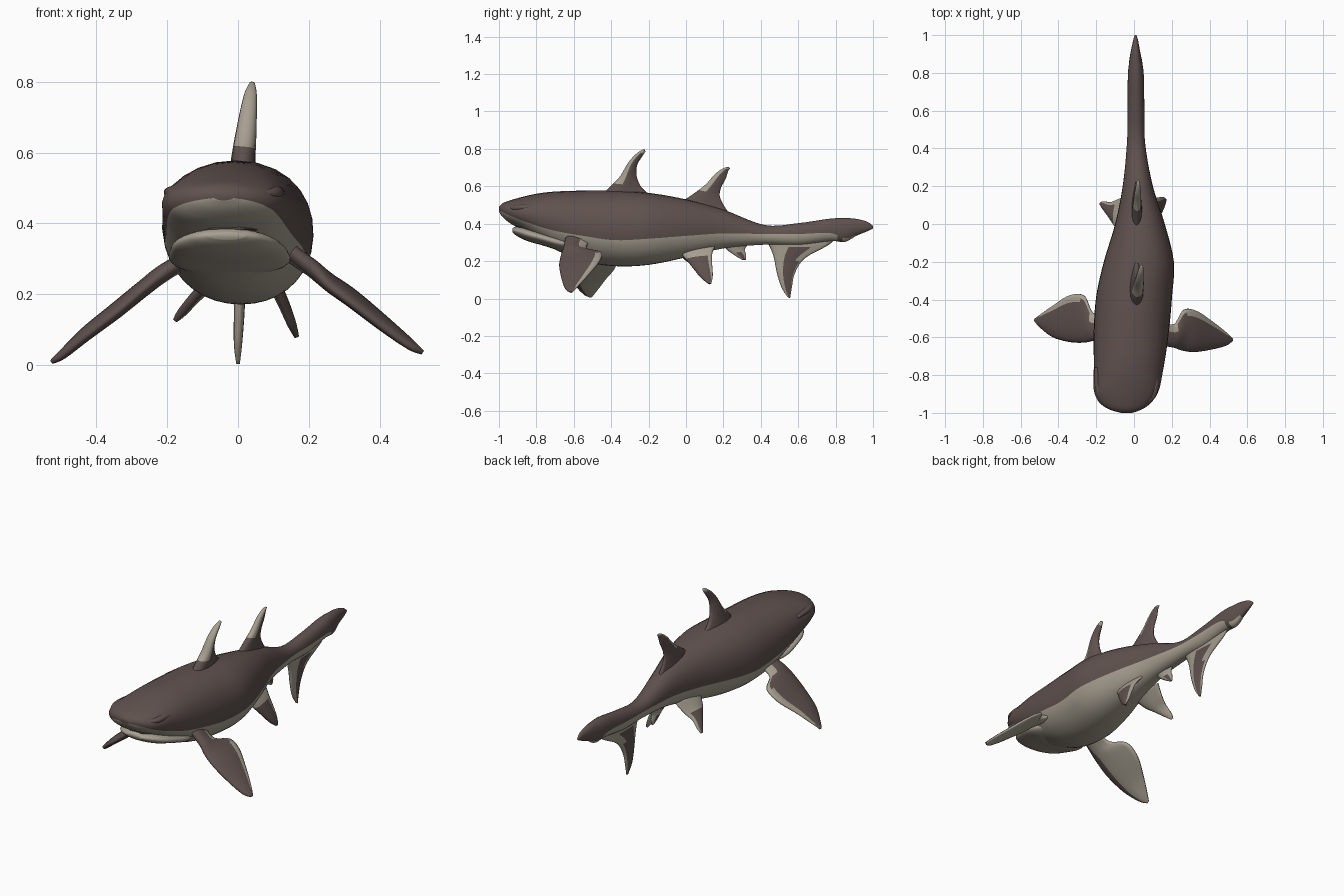
import bpy, bmesh, math
from mathutils import Vector


def material(name, rgb):
    m = bpy.data.materials.new(name)
    m.diffuse_color = (*rgb, 1)
    return m


DARK, LIGHT, MOUTH = 0, 1, 2
MATS = [material("dark brown", (0.115, 0.083, 0.077)),
        material("pale grey", (0.385, 0.345, 0.28)),
        material("mouth shadow", (0.09, 0.075, 0.065))]


def spline(rows, steps):
    """Catmull-Rom interpolation of equally long rows of numbers."""
    out, n = [], len(rows)
    for i in range(n - 1):
        p = [rows[max(0, min(n - 1, i + k))] for k in (-1, 0, 1, 2)]
        for s in range(steps):
            t = s / steps
            out.append([0.5 * (2 * b + (c - a) * t + (2 * a - 5 * b + 4 * c - d) * t * t
                               + (3 * b - a - 3 * c + d) * t ** 3) for a, b, c, d in zip(*p)])
    return out + [list(rows[-1])]


def skin(name, rings, rule):
    """Join closed rings into a smooth capped skin; rule(ring, side) picks the colour."""
    bm = bmesh.new()
    vs = [[bm.verts.new(p) for p in r] for r in rings]
    n = len(rings[0])
    for i in range(len(vs) - 1):
        for j in range(n):
            k = (j + 1) % n
            f = bm.faces.new((vs[i][j], vs[i][k], vs[i + 1][k], vs[i + 1][j]))
            f.material_index = rule(i, j)
    for i in (0, len(vs) - 1):
        bm.faces.new(vs[i]).material_index = rule(min(i, len(vs) - 2), 0)
    bmesh.ops.recalc_face_normals(bm, faces=bm.faces)
    me = bpy.data.meshes.new(name)
    bm.to_mesh(me)
    bm.free()
    for m in MATS:
        me.materials.append(m)
    ob = bpy.data.objects.new(name, me)
    bpy.context.collection.objects.link(ob)
    me.shade_smooth()
    return ob


def loft(name, rows, rule, steps=5, half=16, power=0.95):
    """Rows are y, left x, right x, top z, bottom z, colour line z."""
    rings = []
    for y, xl, xr, zt, zb, zl in spline(rows, steps):
        cx, rx, cz, rz = (xl + xr) / 2, (xr - xl) / 2, (zt + zb) / 2, (zt - zb) / 2
        q = max(-0.97, min(0.97, (zl - cz) / rz))
        t0 = math.asin(math.copysign(abs(q) ** (1 / power), q))
        ang = [t0 + (math.pi - 2 * t0) * k / half for k in range(half)]
        ang += [math.pi - t0 + (math.pi + 2 * t0) * k / half for k in range(half)]
        pw = lambda v: math.copysign(abs(v) ** power, v)
        rings.append([(cx + rx * pw(math.cos(a)), y, cz + rz * pw(math.sin(a))) for a in ang])
    return skin(name, rings, rule)


def fin(name, rows, rule, steps=5):
    """Rows are leading point, trailing point, thickness; rule(chord, span, upper)."""
    st = spline(rows, steps)
    us = [0, 0.03, 0.1, 0.2, 0.35, 0.5, 0.65, 0.76, 0.84, 0.92, 1]
    m = len(us)
    span = Vector(st[-1][:3]) + Vector(st[-1][3:6]) - Vector(st[0][:3]) - Vector(st[0][3:6])
    rings = []
    for r in st:
        a, b, th = Vector(r[:3]), Vector(r[3:6]), r[6]
        nrm = (b - a).cross(span).normalized()
        if nrm.z < 0:
            nrm = -nrm
        h = [th * (1.55 * math.sqrt(u) * (1 - u) + 0.15 * u) for u in us]
        up = [a.lerp(b, u) + nrm * k for u, k in zip(us, h)]
        low = [a.lerp(b, u) - nrm * k for u, k in zip(us, h)]
        rings.append(up + low[:0:-1])

    def pick(i, j):
        upper = j < m
        k = j + 0.5 if upper else 2 * m - 2 - j - 0.5
        k = max(0, min(m - 2, int(k)))
        return rule((us[k] + us[k + 1]) / 2, i / (len(st) - 1), upper)
    return skin(name, rings, pick)


# Trunk, snout and upper tail lobe
trunk = [
    (-1.0, -0.07, -0.01, 0.49, 0.465, 0.472),
    (-0.98, -0.135, 0.045, 0.51, 0.435, 0.462),
    (-0.94, -0.188, 0.097, 0.525, 0.402, 0.443),
    (-0.88, -0.213, 0.132, 0.542, 0.37, 0.418),
    (-0.8, -0.214, 0.15, 0.56, 0.318, 0.39),
    (-0.7, -0.214, 0.168, 0.572, 0.262, 0.362),
    (-0.55, -0.213, 0.187, 0.577, 0.2, 0.335),
    (-0.38, -0.2, 0.202, 0.577, 0.173, 0.312),
    (-0.2, -0.16, 0.211, 0.565, 0.18, 0.32),
    (0.0, -0.1, 0.163, 0.53, 0.22, 0.335),
    (0.2, -0.06, 0.1, 0.475, 0.268, 0.348),
    (0.42, -0.038, 0.06, 0.393, 0.288, 0.345),
    (0.6, -0.034, 0.055, 0.403, 0.285, 0.345),
    (0.77, -0.033, 0.053, 0.427, 0.307, 0.35),
    (0.85, -0.027, 0.045, 0.43, 0.303, 0.322),
    (0.91, -0.018, 0.033, 0.426, 0.335, 0.342),
    (0.97, -0.005, 0.022, 0.41, 0.36, 0.365),
    (1.0, 0.003, 0.013, 0.388, 0.375, 0.378)]
# pale below the colour line, except at the tail end beside its small pale notch
loft("body", trunk, lambda i, j: LIGHT if j >= 16 and (i < 67 or 69 <= i < 75) else DARK)

# Lower jaw and the thin dark slit of the mouth
jaw = [(-0.928, -0.08, 0.02, 0.375, 0.355, 0.36), (-0.905, -0.13, 0.065, 0.386, 0.335, 0.36),
       (-0.85, -0.175, 0.11, 0.382, 0.308, 0.35), (-0.77, -0.192, 0.137, 0.362, 0.285, 0.33),
       (-0.68, -0.193, 0.148, 0.34, 0.258, 0.31), (-0.6, -0.17, 0.13, 0.32, 0.25, 0.3)]
loft("lower_jaw", jaw, lambda i, j: LIGHT, power=1)
slit = [(-0.912, -0.07, 0.015, 0.391, 0.38, 0.386), (-0.88, -0.115, 0.055, 0.391, 0.375, 0.385),
        (-0.8, -0.16, 0.1, 0.38, 0.36, 0.37)]
loft("mouth_slit", slit, lambda i, j: MOUTH, steps=3)

# Shallow brow ridges blended into the sides of the head
for side, s, x in (("left", -1, -0.178), ("right", 1, 0.1)):
    brow = []
    for y, out, r, z, h in ((-0.96, -0.05, 0.012, 0.483, 0.006), (-0.92, -0.008, 0.02, 0.484, 0.014),
                            (-0.86, 0.008, 0.022, 0.487, 0.018), (-0.76, 0.018, 0.012, 0.487, 0.008)):
        brow.append((y, x + s * out - r, x + s * out + r, z + h, z - h, z))
    loft("brow_" + side, brow, lambda i, j: DARK, half=8)


# Upright fins: paler leading edge and tip
def back_rule(u, s, upper):
    return LIGHT if (u < 0.25 and s > 0.25) or s > 0.87 else DARK


fin("front_dorsal_fin", [
    (0.012, -0.47, 0.53, 0.012, -0.16, 0.53, 0.06), (0.016, -0.41, 0.595, 0.016, -0.23, 0.585, 0.052),
    (0.022, -0.355, 0.65, 0.022, -0.262, 0.645, 0.046), (0.03, -0.31, 0.725, 0.03, -0.262, 0.71, 0.036),
    (0.036, -0.265, 0.775, 0.036, -0.235, 0.758, 0.026), (0.04, -0.225, 0.8, 0.04, -0.217, 0.785, 0.012)],
    back_rule)
fin("rear_dorsal_fin", [
    (0.015, -0.05, 0.5, 0.015, 0.24, 0.44, 0.045), (0.016, 0.04, 0.56, 0.016, 0.185, 0.53, 0.036),
    (0.018, 0.105, 0.61, 0.018, 0.185, 0.585, 0.03), (0.02, 0.155, 0.665, 0.02, 0.212, 0.64, 0.024),
    (0.022, 0.2, 0.697, 0.022, 0.225, 0.68, 0.016), (0.022, 0.23, 0.703, 0.022, 0.235, 0.695, 0.008)],
    back_rule)

# Lower tail lobe with a dark patch, and the small fin below the tail
fin("lower_tail_lobe", [
    (0.01, 0.4, 0.335, 0.01, 0.8, 0.325, 0.03), (0.008, 0.44, 0.29, 0.008, 0.76, 0.285, 0.028),
    (0.005, 0.468, 0.225, 0.005, 0.635, 0.215, 0.026), (0.003, 0.485, 0.14, 0.003, 0.582, 0.135, 0.023),
    (0.0, 0.51, 0.06, 0.0, 0.566, 0.06, 0.018), (0.0, 0.545, 0.006, 0.0, 0.557, 0.003, 0.008)],
    lambda u, s, up: DARK if 0.22 < s < 0.97 and 0.2 < u < (0.65 if s < 0.42 else 0.84) else LIGHT)
fin("anal_fin", [
    (0.01, 0.19, 0.3, 0.01, 0.35, 0.31, 0.03), (0.006, 0.22, 0.26, 0.006, 0.315, 0.265, 0.024),
    (0.003, 0.265, 0.228, 0.003, 0.322, 0.233, 0.018), (0, 0.3, 0.207, 0, 0.32, 0.207, 0.008)],
    lambda u, s, up: DARK if s > 0.4 and 0.2 < u < 0.6 else LIGHT)


# Paired fins: dark above with a pale trailing rim, pale below
def chest_rule(u, s, upper):
    if upper:
        rim = 0.86 if 0.35 < s < 0.85 else 0.93
        return DARK if (s > 0.18 or u < 0.6) and u < rim else LIGHT
    return DARK if u < 0.08 else LIGHT


def hip_rule(u, s, upper):
    if upper:
        return DARK if s > 0.25 and u < 0.86 else LIGHT
    return DARK if u < 0.05 else LIGHT


fin("right_pectoral_fin", [
    (0.15, -0.645, 0.325, 0.15, -0.52, 0.3, 0.038), (0.21, -0.655, 0.275, 0.215, -0.53, 0.265, 0.038),
    (0.255, -0.67, 0.225, 0.265, -0.455, 0.245, 0.036), (0.32, -0.678, 0.175, 0.33, -0.46, 0.205, 0.034),
    (0.41, -0.665, 0.105, 0.42, -0.52, 0.13, 0.029), (0.485, -0.645, 0.05, 0.49, -0.575, 0.07, 0.02),
    (0.52, -0.62, 0.035, 0.522, -0.605, 0.037, 0.01)], chest_rule)
fin("left_pectoral_fin", [
    (-0.15, -0.6, 0.3, -0.15, -0.48, 0.29, 0.038), (-0.21, -0.617, 0.26, -0.22, -0.47, 0.255, 0.038),
    (-0.265, -0.628, 0.215, -0.265, -0.38, 0.225, 0.036), (-0.34, -0.625, 0.15, -0.34, -0.378, 0.17, 0.034),
    (-0.43, -0.6, 0.08, -0.425, -0.43, 0.105, 0.029), (-0.495, -0.55, 0.025, -0.49, -0.475, 0.045, 0.02),
    (-0.526, -0.515, 0.008, -0.524, -0.5, 0.012, 0.01)], chest_rule)
fin("right_pelvic_fin", [
    (0.07, -0.06, 0.28, 0.06, 0.16, 0.29, 0.03), (0.105, -0.01, 0.22, 0.1, 0.14, 0.24, 0.028),
    (0.13, 0.035, 0.165, 0.13, 0.14, 0.18, 0.025), (0.152, 0.08, 0.11, 0.152, 0.143, 0.125, 0.02),
    (0.165, 0.12, 0.078, 0.168, 0.135, 0.08, 0.01)], hip_rule)
fin("left_pelvic_fin", [
    (-0.05, -0.06, 0.27, -0.04, 0.15, 0.28, 0.03), (-0.095, -0.02, 0.22, -0.085, 0.13, 0.225, 0.028),
    (-0.125, 0.025, 0.185, -0.125, 0.115, 0.19, 0.025), (-0.16, 0.075, 0.145, -0.16, 0.12, 0.15, 0.02),
    (-0.178, 0.1, 0.125, -0.178, 0.115, 0.127, 0.01)], hip_rule)
